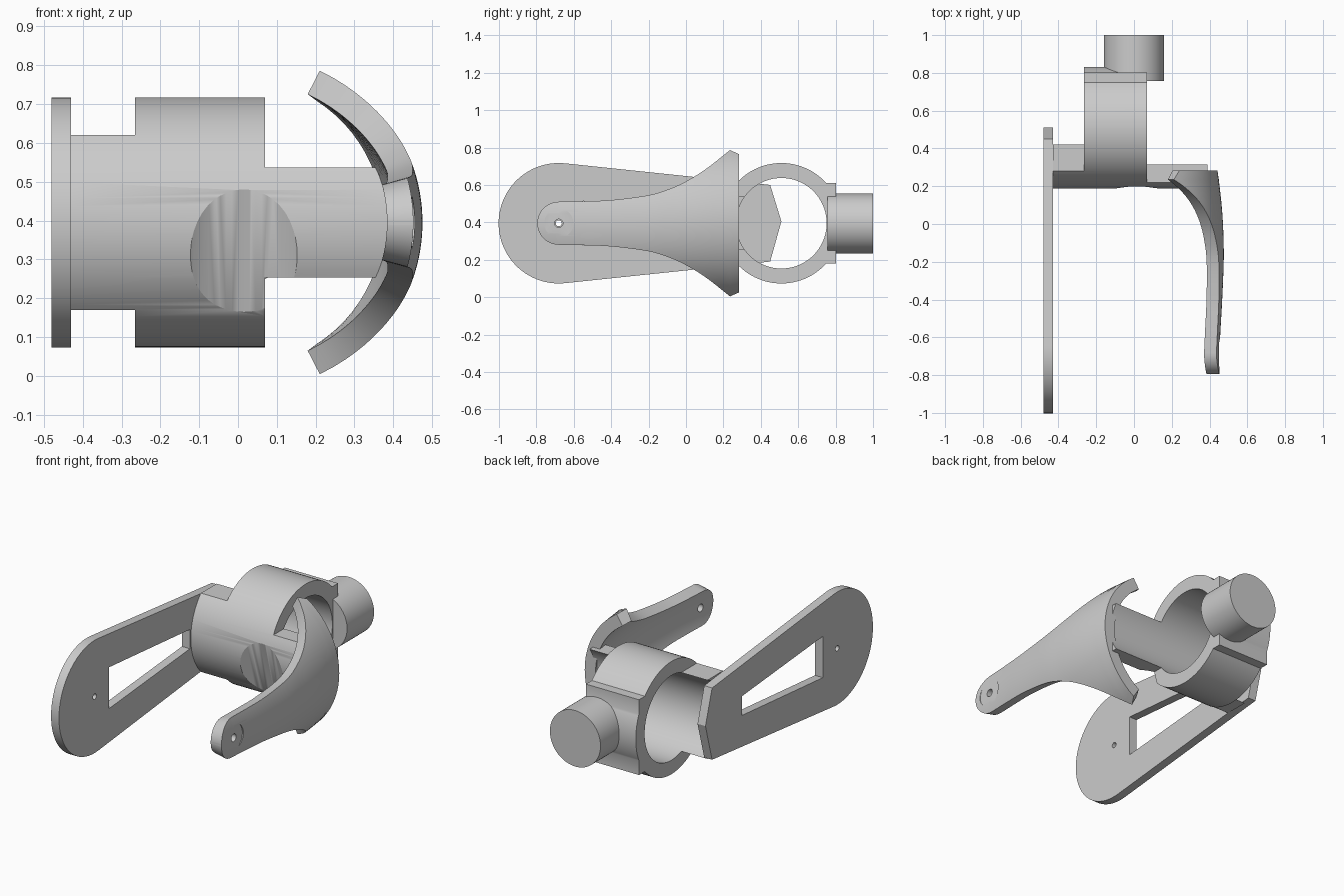
import bpy, bmesh
from math import sin, cos, pi, radians, sqrt, asin
from mathutils import Vector, Matrix

if "Cube" in bpy.data.objects:
    bpy.data.objects.remove(bpy.data.objects["Cube"])

MID = 0.395          # height of the symmetry plane
PIVOT, BORE = -0.68, 0.51   # y of the pivot holes and of the sleeve axis
R_OUT, R_IN = 0.322, 0.242

grey = bpy.data.materials.new("plain_grey")
grey.use_nodes = True
grey.diffuse_color = (0.6, 0.6, 0.6, 1)
grey.node_tree.nodes["Principled BSDF"].inputs["Base Color"].default_value = (0.6, 0.6, 0.6, 1)


def finish(name, bm):
    bmesh.ops.recalc_face_normals(bm, faces=bm.faces)
    mesh = bpy.data.meshes.new(name)
    bm.to_mesh(mesh)
    bm.free()
    mesh.materials.append(grey)
    ob = bpy.data.objects.new(name, mesh)
    bpy.context.collection.objects.link(ob)
    return ob


def box(name, x, y, z):
    bm = bmesh.new()
    size = [b - a for a, b in (x, y, z)]
    mid = [(a + b) / 2 for a, b in (x, y, z)]
    bmesh.ops.create_cube(bm, size=1, matrix=Matrix.Translation(mid) @ Matrix.Diagonal((*size, 1)))
    return finish(name, bm)


def cylinder(name, centre, radius, length, axis="X", tilt=0.0, sides=96):
    turn = {"X": Matrix.Rotation(pi / 2, 4, "Y"), "Y": Matrix.Rotation(pi / 2, 4, "X"),
            "Z": Matrix.Rotation(tilt, 4, "X")}[axis]
    bm = bmesh.new()
    bmesh.ops.create_cone(bm, cap_ends=True, segments=sides, radius1=radius, radius2=radius,
                          depth=length, matrix=Matrix.Translation(centre) @ turn)
    return finish(name, bm)


def slab(name, outline, x0, x1):
    """Extrude a (y, z) outline along x."""
    bm = bmesh.new()
    face = bm.faces.new([bm.verts.new((x0, y, z)) for y, z in outline])
    out = bmesh.ops.extrude_face_region(bm, geom=[face])
    bmesh.ops.translate(bm, vec=(x1 - x0, 0, 0),
                        verts=[v for v in out["geom"] if isinstance(v, bmesh.types.BMVert)])
    return finish(name, bm)


def apply(ob, mod):
    bpy.context.view_layer.objects.active = ob
    bpy.ops.object.modifier_apply(modifier=mod.name)


def combine(ob, other, how="DIFFERENCE"):
    mod = ob.modifiers.new("combine", "BOOLEAN")
    mod.operation, mod.solver, mod.object = how, "EXACT", other
    apply(ob, mod)
    bpy.data.objects.remove(other)


def smooth(ob, angle=30):
    bpy.ops.object.select_all(action="DESELECT")
    ob.select_set(True)
    bpy.context.view_layer.objects.active = ob
    bpy.ops.object.shade_smooth_by_angle(angle=radians(angle))


# Side plate: round pivot end tapering to a pointed end, with a wedge window
arc = [radians(84 + 4 * i) for i in range(49)]
outline = [(PIVOT + R_OUT * cos(a), MID + R_OUT * sin(a)) for a in arc]
outline += [(0.45, MID - 0.205), (0.51, MID + 0.01), (0.45, MID + 0.205)]
plate = slab("side_plate", outline, -0.48, -0.43)
window = [(-0.55, MID - 0.118), (0.18, MID - 0.055), (0.18, MID + 0.055), (-0.55, MID + 0.118)]
combine(plate, slab("window_cutter", window, -0.6, -0.3))
combine(plate, cylinder("pin_cutter", (-0.45, PIVOT, MID), 0.016, 0.3, sides=24))
smooth(plate)

# Clamp sleeve: full ring in the middle, narrower front tabs to either side
sleeve = cylinder("clamp_sleeve", (-0.02, BORE, MID), R_OUT, 0.82)
for x, half in (((-0.6, -0.265), 0.225), ((0.07, 0.6), 0.142)):
    combine(sleeve, box("cutter", x, (BORE, 1), (-0.2, 1)))
    for side in (-1, 1):
        z = sorted((MID + side * half, MID + side * 0.6))
        combine(sleeve, box("cutter", x, (0, 0.6), z))
combine(sleeve, box("rear_block", (-0.265, 0.07), (0.68, 0.803), (0.18, 0.61)), "UNION")
combine(sleeve, cylinder("bore_cutter", (0, BORE, MID), R_IN, 2))

# Shallow scoop in the front of the sleeve
scoop, tilt = 0.235, 0.265
centre = (0.015, 0.2425 - scoop * cos(tilt), 0.3215 - scoop * sin(tilt))
combine(sleeve, cylinder("scoop_cutter", centre, scoop, 1, "Z", tilt))
smooth(sleeve)

# Rear knob
smooth(cylinder("rear_knob", (0, 0.878, MID - 0.002), 0.16, 0.244, "Y"))

# Lever: curved sheet, flaring from a round pivot end to a wide crescent
stations = [(-0.56, 0.458, 0.117), (-0.4, 0.467, 0.124), (-0.2, 0.475, 0.15),
            (-0.08, 0.474, 0.187), (0.02, 0.47, 0.235), (0.12, 0.462, 0.3),
            (0.235, 0.449, 0.391)]
rows = []
for i in range(13):
    a = pi * (0.02 + 0.48 * i / 12)
    rows.append(Vector((PIVOT - 0.115 * cos(a), 0.452, 0.115 * sin(a))))
keys = [Vector(s) for s in stations]
for i in range(len(keys) - 1):
    p1, p2 = keys[i], keys[i + 1]
    p0 = keys[i - 1] if i else 2 * p1 - p2
    p3 = keys[i + 2] if i + 2 < len(keys) else 2 * p2 - p1
    for k in range(5):
        t = k / 5
        rows.append(0.5 * (2 * p1 + (p2 - p0) * t + (2 * p0 - 5 * p1 + 4 * p2 - p3) * t * t
                           + (3 * p1 - p0 - 3 * p2 + p3) * t ** 3))
rows += [keys[-1], Vector((0.283, 0.442, 0.37))]

BEND, THICK, STEPS = 0.44, 0.068, 24
bm = bmesh.new()
layers = []
for radius in (BEND, BEND - THICK):
    grid = []
    for y, x, half in rows:
        reach = asin(half / BEND)
        angles = [reach * (2 * j / STEPS - 1) for j in range(STEPS + 1)]
        grid.append([bm.verts.new((x - BEND + radius * cos(a), y, MID + radius * sin(a)))
                     for a in angles])
    layers.append(grid)
    for r0, r1 in zip(grid, grid[1:]):
        for j in range(STEPS):
            bm.faces.new((r0[j], r0[j + 1], r1[j + 1], r1[j]))
rims = [[g[0] for g in layer] for layer in layers], [[g[-1] for g in layer] for layer in layers], \
    [layer[0] for layer in layers], [layer[-1] for layer in layers]
for outer, inner in rims:
    for j in range(len(outer) - 1):
        bm.faces.new((outer[j], outer[j + 1], inner[j + 1], inner[j]))
lever = finish("lever", bm)
combine(lever, cylinder("pin_cutter", (0.4, PIVOT, MID), 0.022, 0.4, sides=32))
combine(lever, cylinder("recess_cutter", (0.549, PIVOT, MID), 0.078, 0.2, sides=48))
smooth(lever, 35)
